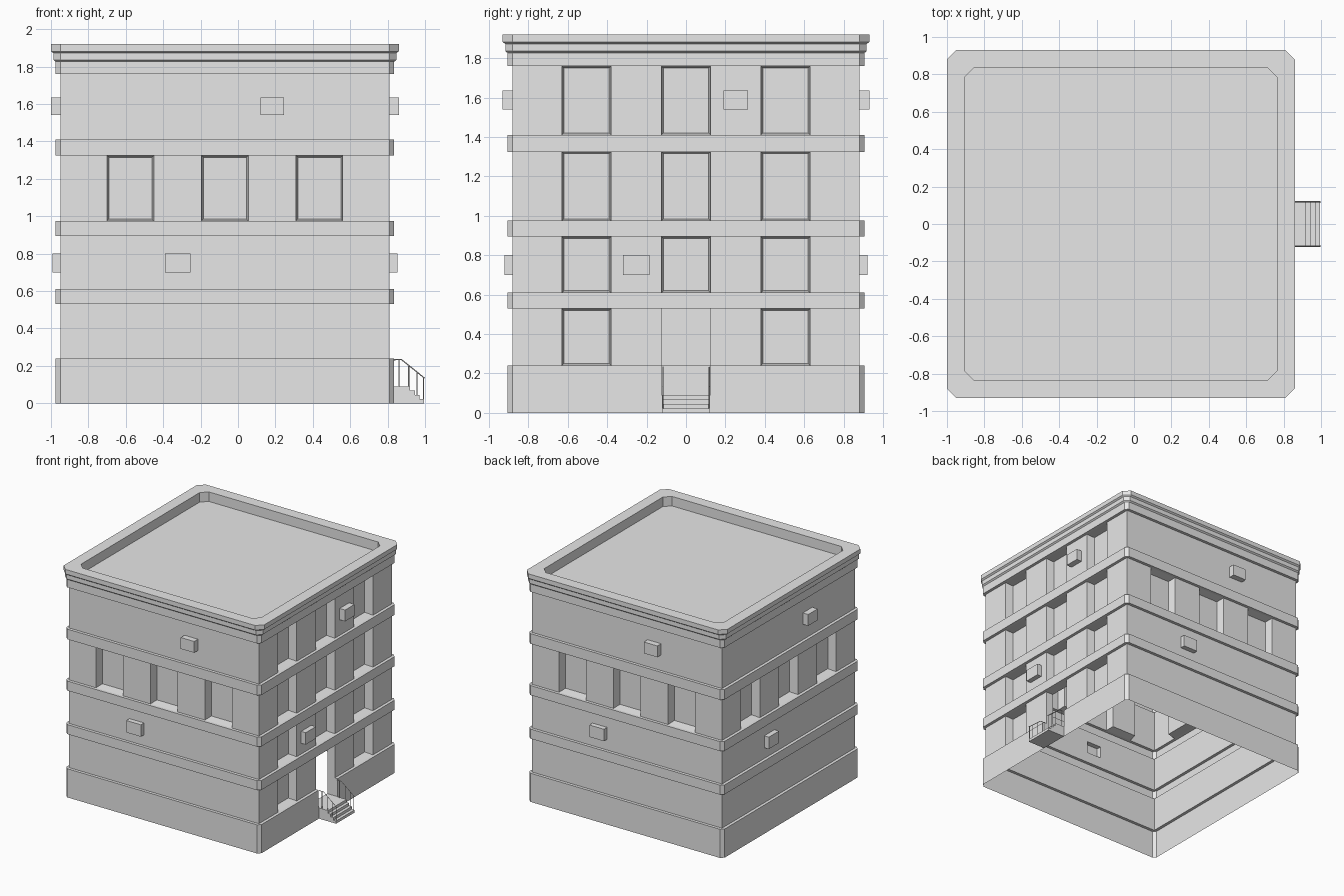
import bpy, bmesh
from mathutils import Vector

if "Cube" in bpy.data.objects:
    bpy.data.objects.remove(bpy.data.objects["Cube"])

grey = bpy.data.materials.new("plain light grey")
grey.use_nodes = True
grey.diffuse_color = (0.8, 0.8, 0.8, 1)
grey.node_tree.nodes["Principled BSDF"].inputs["Base Color"].default_value = (0.8, 0.8, 0.8, 1)

H = 0.88            # half width of the walls
CX = -0.07          # centre of the building in x
DOOR = 0.125        # half width of the doorway
FLOOR = 0.09        # height of the doorstep
DEPTH = -0.07       # depth of window recesses
RIGHT = 1           # sides: 0 front, 1 right, 2 back, 3 left


def new_object(name, bm):
    bmesh.ops.remove_doubles(bm, verts=bm.verts, dist=0.0001)
    mesh = bpy.data.meshes.new(name)
    bm.to_mesh(mesh)
    bm.free()
    obj = bpy.data.objects.new(name, mesh)
    mesh.materials.append(grey)
    bpy.context.collection.objects.link(obj)
    return obj


def point(side, u, off, z):
    """Point on one side: u along the wall, off outward from it."""
    x, y = u, -(H + off)
    for _ in range(side):
        x, y = -y, x
    return Vector((x + CX, y, z))


def face(bm, pts):
    bm.faces.new([bm.verts.new(p) for p in pts])


def panel(bm, side, a, b, holes=()):
    """Strip from (off, z) a to b; holes are (u0, u1, t0, t1), t from 0 to 1."""
    us = sorted({-H, H} | {u for h in holes for u in h[:2]})
    ts = sorted({0, 1} | {t for h in holes for t in h[2:]})

    def at(u, t):
        return point(side, u, a[0] + (b[0] - a[0]) * t, a[1] + (b[1] - a[1]) * t)

    for u0, u1 in zip(us, us[1:]):
        for t0, t1 in zip(ts, ts[1:]):
            u, t = (u0 + u1) / 2, (t0 + t1) / 2
            if not any(h[0] < u < h[1] and h[2] < t < h[3] for h in holes):
                face(bm, [at(u0, t0), at(u1, t0), at(u1, t1), at(u0, t1)])


def push(bm, side, rect, start, end, taper=0, skip=(), cap=True):
    """Push a rectangle of the wall in or out."""
    u0, u1, z0, z1 = rect
    outer = [(u0, z0), (u1, z0), (u1, z1), (u0, z1)]
    inner = [(u0 + taper, z0 + taper), (u1 - taper, z0 + taper),
             (u1 - taper, z1 - taper), (u0 + taper, z1 - taper)]
    o = [point(side, u, start, z) for u, z in outer]
    i = [point(side, u, end, z) for u, z in inner]
    for j in range(4):
        if j not in skip:
            k = (j + 1) % 4
            face(bm, [o[j], o[k], i[k], i[j]])
    if cap:
        face(bm, i)


bm = bmesh.new()

# Wall storeys with window recesses and air conditioner boxes
storeys = [(0.24, 0.53), (0.61, 0.895), (0.975, 1.325), (1.41, 1.76)]
columns = [(-0.63, -0.38), (-DOOR, DOOR), (0.38, 0.63)]
boxes = {1: ((-0.32, -0.185, 0.70, 0.80), 0.042),
         3: ((0.19, 0.315, 1.54, 1.635), 0.05)}
for side in range(4):
    for n, (z0, z1) in enumerate(storeys):
        holes = []
        if side == RIGHT or n == 2:
            for u0, u1 in columns:
                rect = (u0, u1, z0, z1)
                holes.append((u0, u1, 0, 1))
                if n == 0 and u0 == -DOOR:
                    push(bm, side, rect, 0, DEPTH, skip=[0], cap=False)
                else:
                    push(bm, side, rect, 0, DEPTH, taper=0.01)
        if n in boxes:
            rect, out = boxes[n]
            push(bm, side, rect, 0, out)
            holes.append((rect[0], rect[1], (rect[2] - z0) / (z1 - z0), (rect[3] - z0) / (z1 - z0)))
        panel(bm, side, (0, z0), (0, z1), holes)

# Base, string courses and cornice: moulding profiles carried round the walls
BAND = 0.025
mouldings = [[(BAND, 0), (BAND, 0.24), (0, 0.24)]]
for (_, low), (high, _) in zip(storeys, storeys[1:]):
    mouldings.append([(0, low), (BAND, low), (BAND, high), (0, high)])
mouldings.append([(0, 1.76), (BAND, 1.76), (BAND, 1.826), (0.037, 1.836),
                  (0.037, 1.872), (0.05, 1.882), (0.05, 1.92)])
for m, profile in enumerate(mouldings):
    for a, b in zip(profile, profile[1:]):
        for side in range(4):
            holes = []
            if m == 0 and side == RIGHT:
                low = FLOOR / 0.24 if a[1] == 0 else 0
                holes = [(-DOOR, DOOR, low, 1)]
            panel(bm, side, a, b, holes)
            # Chamfered corner
            pts = []
            for off, z in (a, b):
                ends = [point(side, H, off, z), point(side + 1, -H, off, z)]
                if off == 0:
                    ends = ends[:1]
                pts += ends if not pts else ends[::-1]
            face(bm, pts)

# Doorway reveal through the base
push(bm, RIGHT, (-DOOR, DOOR, FLOOR, 0.24), BAND, DEPTH, skip=[2], cap=False)


# Parapet top and sunken roof
def octagon(off, u, z):
    return [point(s, v, off, z) for s in range(4) for v in (-u, u)]


rings = [octagon(0.05, H, 1.92), octagon(-0.045, 0.785, 1.92), octagon(-0.045, 0.785, 1.84)]
for a, b in zip(rings, rings[1:]):
    for j in range(8):
        k = (j + 1) % 8
        face(bm, [a[j], a[k], b[k], b[j]])
face(bm, rings[-1])
new_object("building_shell", bm)

# Entrance steps: stepped profile extruded across the doorway
profile = [(0.835, 0), (0.995, 0)]
for n in range(4):
    x = 0.995 - 0.025 * n
    profile += [(x, FLOOR * n / 4), (x, FLOOR * (n + 1) / 4)]
profile.append((0.835, FLOOR))
del profile[1]
bm = bmesh.new()
base = bm.faces.new([bm.verts.new((x, -0.122, z)) for x, z in profile])
new = bmesh.ops.extrude_face_region(bm, geom=[base])["geom"]
bmesh.ops.translate(bm, vec=(0, 0.245, 0), verts=[v for v in new if isinstance(v, bmesh.types.BMVert)])
bmesh.ops.recalc_face_normals(bm, faces=bm.faces)
new_object("entrance_steps", bm)

# Handrails with thin posts on both sides of the steps
posts = [(0.86, FLOOR, 0.233), (0.913, FLOOR, 0.202), (0.957, 0.045, 0.167), (0.992, 0.022, 0.139)]
for name, y in (("front_handrail", -0.117), ("back_handrail", 0.118)):
    curve = bpy.data.curves.new(name, "CURVE")
    curve.dimensions = "3D"
    curve.bevel_depth = 0.003
    curve.bevel_resolution = 0
    curve.use_fill_caps = True
    lines = [[(0.835, 0.233), (0.875, 0.233), (0.998, 0.134)]]
    lines += [[(x, low), (x, high)] for x, low, high in posts]
    for line in lines:
        spline = curve.splines.new("POLY")
        spline.points.add(len(line) - 1)
        for p, (x, z) in zip(spline.points, line):
            p.co = (x, y, z, 1)
    curve.materials.append(grey)
    bpy.context.collection.objects.link(bpy.data.objects.new(name, curve))
